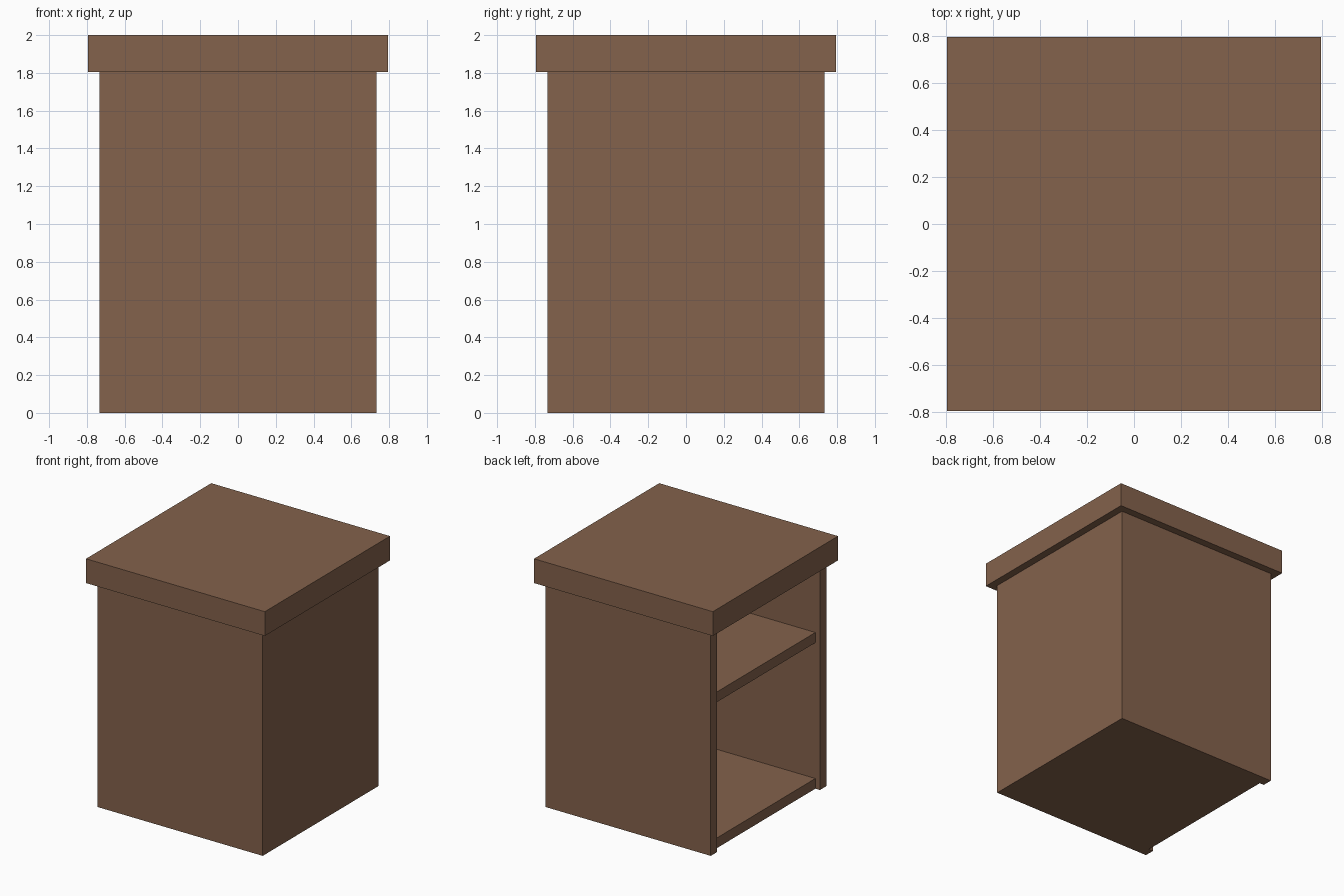
import bpy

if "Cube" in bpy.data.objects:
    bpy.data.objects.remove(bpy.data.objects["Cube"])

wood = bpy.data.materials.new("brown_wood")
wood.diffuse_color = (0.23, 0.122, 0.072, 1)
wood.use_nodes = True
wood.node_tree.nodes["Principled BSDF"].inputs["Base Color"].default_value = wood.diffuse_color


def panel(name, lo, hi):
    """Box spanning two opposite corners."""
    bpy.ops.mesh.primitive_cube_add(size=1, location=[(a + b) / 2 for a, b in zip(lo, hi)])
    ob = bpy.context.object
    ob.name = name
    ob.scale = [b - a for a, b in zip(lo, hi)]
    bpy.ops.object.transform_apply(location=False, rotation=False, scale=True)
    ob.data.materials.append(wood)
    return ob


B = 0.733      # half width of the body
L = 0.794      # half width of the top slab
H = 1.805      # underside of the top slab
T = 0.082      # board thickness
R = 0.04       # shelf setback at the open side

# Thick overhanging top
panel("top_slab", (-L, -L, H), (L, L, 2.0))

# Three walls, open towards -x
panel("front_wall", (-B, -B, 0), (B, -B + T, H))
panel("back_wall", (-B, B - T, 0), (B, B, H))
panel("right_wall", (B - T, -B + T, 0), (B, B - T, H))

# Bottom board and middle shelf, set back from the opening
for name, z in (("bottom_board", 0), ("middle_shelf", 1.172)):
    panel(name, (-B + R, -B + T, z), (B - T, B - T, z + T))
